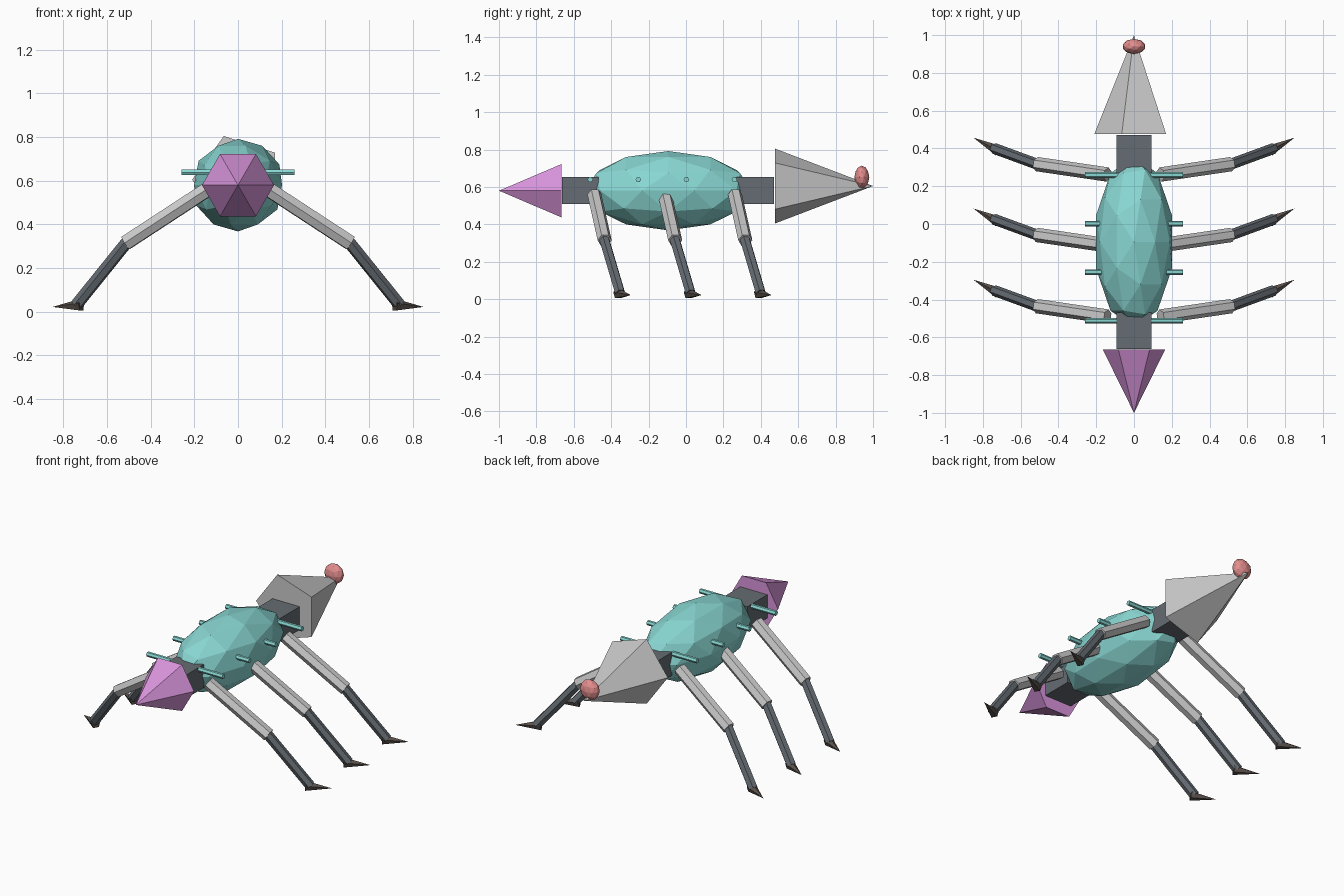
import bpy, bmesh, math
from mathutils import Vector, Matrix

if "Cube" in bpy.data.objects:
    bpy.data.objects.remove(bpy.data.objects["Cube"])


def material(name, r, g, b):
    m = bpy.data.materials.new(name)
    m.diffuse_color = (r, g, b, 1)
    m.use_nodes = True
    m.node_tree.nodes["Principled BSDF"].inputs["Base Color"].default_value = m.diffuse_color
    return m


TEAL = material("teal", 0.25, 0.68, 0.65)
PINK = material("orchid", 0.70, 0.30, 0.72)
DARK = material("slate", 0.13, 0.15, 0.17)
BROWN = material("dark_brown", 0.10, 0.08, 0.07)
CORAL = material("coral", 0.78, 0.27, 0.27)


def finish(name, bm, mat=None, mirror=False):
    bmesh.ops.recalc_face_normals(bm, faces=bm.faces)
    me = bpy.data.meshes.new(name)
    bm.to_mesh(me)
    bm.free()
    ob = bpy.data.objects.new(name, me)
    bpy.context.collection.objects.link(ob)
    if mat:
        me.materials.append(mat)
    if mirror:
        ob.modifiers.new("mirror", 'MIRROR')
    return ob


def strut(name, a, b, r1, r2, sides, mat=None, phase=0, mirror=False):
    """Prism or cone (r2 = 0) from point a to point b."""
    a, b = Vector(a), Vector(b)
    d = (b - a).normalized()
    u = d.cross(Vector((0, 0, 1))).normalized()
    v = u.cross(d)
    bm = bmesh.new()

    def ring(c, r):
        return [bm.verts.new(c + r * (math.cos(t) * u + math.sin(t) * v))
                for t in (phase + 2 * math.pi * i / sides for i in range(sides))]

    base = ring(a, r1)
    bm.faces.new(base)
    top = ring(b, r2) if r2 else [bm.verts.new(b)]
    if r2:
        bm.faces.new(top)
    for i in range(sides):
        j = (i + 1) % sides
        bm.faces.new([base[i], base[j]] + ([top[j], top[i]] if r2 else top))
    return finish(name, bm, mat, mirror)


def ellipsoid(name, centre, radii, mat):
    bm = bmesh.new()
    bmesh.ops.create_icosphere(
        bm, subdivisions=2, radius=1,
        matrix=Matrix.Translation(centre) @ Matrix.Diagonal((*radii, 1)))
    return finish(name, bm, mat)


def box(name, centre, size, mat):
    bm = bmesh.new()
    bmesh.ops.create_cube(
        bm, size=1,
        matrix=Matrix.Translation(centre) @ Matrix.Diagonal((*size, 1)))
    return finish(name, bm, mat)


# Body and connecting collars
ellipsoid("body", (0, -0.095, 0.58), (0.212, 0.45, 0.212), TEAL)
box("front_collar", (0, -0.565, 0.58), (0.186, 0.195, 0.144), DARK)
box("rear_collar", (0, 0.37, 0.58), (0.186, 0.20, 0.144), DARK)

# Pointed head, tail and tail ball
strut("head", (0, -0.665, 0.58), (0, -1, 0.58), 0.165, 0, 6, PINK)
strut("tail", (0, 0.477, 0.605), (0, 1, 0.605), 0.21, 0, 5, phase=math.pi)
ellipsoid("tail_ball", (0, 0.94, 0.652), (0.062, 0.04, 0.062), CORAL)

# Cross rods through the body
for i in range(4):
    y = -0.512 + i * 0.257
    strut(f"side_rod_{i + 1}", (-0.26, y, 0.639), (0.26, y, 0.639), 0.015, 0.015, 6, TEAL)

# Three mirrored pairs of jointed legs
for name, y in (("front", -0.49), ("middle", -0.113), ("rear", 0.262)):
    hip = (0.14, y, 0.56)
    knee = (0.515, y + 0.055, 0.315)
    shin = (0.50, y + 0.05, 0.33)
    ankle = (0.74, y + 0.138, 0.032)
    toe = (0.85, y + 0.195, 0.022)
    strut(f"{name}_upper_leg", hip, knee, 0.038, 0.038, 6, None, mirror=True)
    strut(f"{name}_lower_leg", shin, ankle, 0.029, 0.029, 6, DARK, mirror=True)
    strut(f"{name}_foot", (0.718, y + 0.126, 0.03), toe, 0.03, 0, 5, BROWN,
          phase=math.pi / 2, mirror=True)
